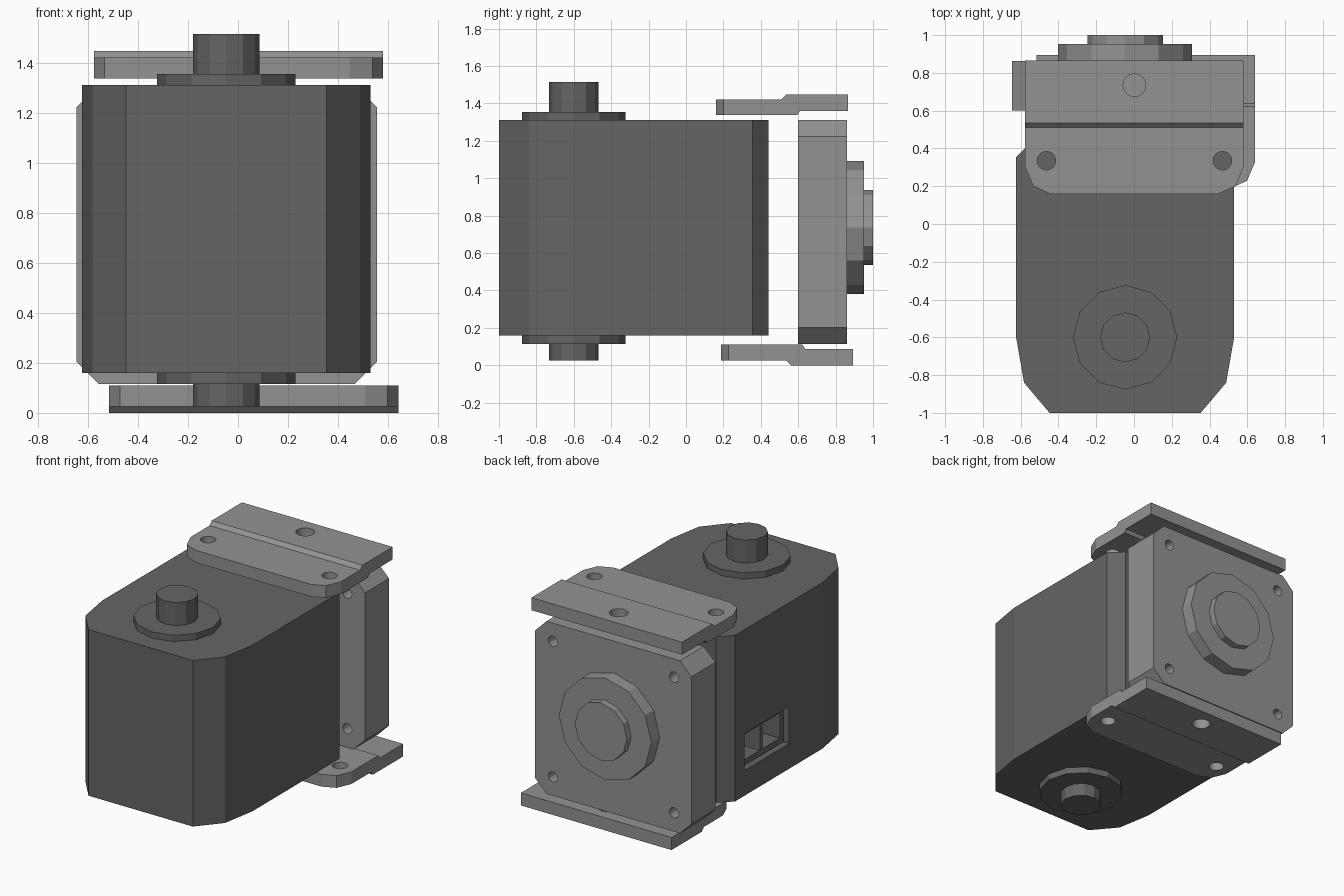
import bpy, bmesh, math

cube = bpy.data.objects.get("Cube")
if cube:
    bpy.data.objects.remove(cube, do_unlink=True)


def material(name, value):
    m = bpy.data.materials.new(name)
    m.use_nodes = True
    color = (value, value, value, 1)
    m.diffuse_color = color
    m.node_tree.nodes["Principled BSDF"].inputs["Base Color"].default_value = color
    return m


DARK = material("dark grey", 0.13)
LIGHT = material("light grey", 0.29)


def prism(name, points, axis, low, high, mat):
    """Extrude a closed 2D outline along an axis."""
    place = {"x": lambda a, b, t: (t, a, b),
             "y": lambda a, b, t: (a, t, b),
             "z": lambda a, b, t: (a, b, t)}[axis]
    bm = bmesh.new()
    rings = [[bm.verts.new(place(a, b, t)) for a, b in points] for t in (low, high)]
    for ring in rings:
        bm.faces.new(ring)
    n = len(points)
    for i in range(n):
        j = (i + 1) % n
        bm.faces.new((rings[0][i], rings[0][j], rings[1][j], rings[1][i]))
    bmesh.ops.recalc_face_normals(bm, faces=bm.faces)
    mesh = bpy.data.meshes.new(name)
    bm.to_mesh(mesh)
    bm.free()
    mesh.materials.append(mat)
    ob = bpy.data.objects.new(name, mesh)
    bpy.context.collection.objects.link(ob)
    return ob


def disc(name, a, b, radius, axis, low, high, mat, sides=12):
    step = 2 * math.pi / sides
    ring = [(a + radius * math.cos(i * step), b + radius * math.sin(i * step))
            for i in range(sides)]
    return prism(name, ring, axis, low, high, mat)


def rect(a0, a1, b0, b1):
    return [(a0, b0), (a1, b0), (a1, b1), (a0, b1)]


def combine(ob, tool, operation="DIFFERENCE"):
    """Apply a boolean and discard the tool."""
    tool.hide_render = True
    mod = ob.modifiers.new("cut", "BOOLEAN")
    mod.operation, mod.object, mod.solver = operation, tool, "EXACT"
    bpy.context.view_layer.objects.active = ob
    bpy.ops.object.modifier_apply(modifier=mod.name)
    bpy.data.objects.remove(tool, do_unlink=True)


CX = -0.047  # centre line of the body

# Housing with tapered front and chamfered rear edges
half = [(0.4, -1), (0.535, -0.84), (0.577, -0.6), (0.577, 0.355), (0.49, 0.44)]
outline = [(CX + x, y) for x, y in half] + [(CX - x, y) for x, y in reversed(half)]
housing = prism("housing", outline, "z", 0.16, 1.312, DARK)

# Connector recess with two deeper sockets on the side
combine(housing, prism("recess", rect(-0.24, 0.25, 0.335, 0.59), "x", -0.7, -0.58, DARK))
for y in (-0.2, 0.02):
    combine(housing, prism("socket", rect(y, y + 0.19, 0.375, 0.55), "x", -0.7, -0.42, DARK))

# Output collars and shafts, above and below
for side, collar, shaft in (("upper", (1.312, 1.355), (1.355, 1.515)),
                            ("lower", (0.115, 0.16), (0.025, 0.115))):
    disc(side + "_collar", CX, -0.6, 0.276, "z", *collar, DARK)
    disc(side + "_shaft", CX, -0.6, 0.132, "z", *shaft, DARK)

# Rear mounting plate with chamfered corners and screw holes
X0, X1, Z0, Z1, C = -0.645, 0.555, 0.115, 1.312, 0.088
plate = prism("mounting_plate",
              [(X0 + C, Z0), (X1 - C, Z0), (X1, Z0 + C), (X1, Z1 - C),
               (X1 - C, Z1), (X0 + C, Z1), (X0, Z1 - C), (X0, Z0 + C)],
              "y", 0.6, 0.862, LIGHT)
for sx in (-1, 1):
    for sz in (-1, 1):
        combine(plate, disc("screw_hole", CX + 0.465 * sx, 0.715 + 0.47 * sz, 0.036,
                            "y", 0.5, 1, LIGHT))

# Rear hub
disc("hub", CX, 0.737, 0.355, "y", 0.862, 0.953, LIGHT)
disc("hub_cap", CX, 0.737, 0.2, "y", 0.953, 1, LIGHT)


# Stepped brackets with rounded front corners and three holes
def bracket(name, cx, dy, flip):
    side = [(0.16, 1.337), (0.595, 1.337), (0.61, 1.36), (0.866, 1.36),
            (0.866, 1.447), (0.535, 1.447), (0.51, 1.422), (0.16, 1.422)]
    ob = prism(name, [(y + dy, 1.447 - z if flip else z) for y, z in side],
               "x", cx - 0.7, cx + 0.7, LIGHT)
    half = [(0.445, 0.16), (0.535, 0.2), (0.578, 0.3), (0.578, 0.9)]
    plan = [(cx + x, y + dy) for x, y in half]
    plan += [(cx - x, y + dy) for x, y in reversed(half)]
    combine(ob, prism("plan", plan, "z", -1, 2, LIGHT), "INTERSECT")
    for x, y, r in ((-0.466, 0.335, 0.049), (0.466, 0.335, 0.049), (0, 0.735, 0.06)):
        combine(ob, disc("bolt_hole", cx + x, y + dy, r, "z", -1, 2, LIGHT, 20))


bracket("upper_bracket", 0.002, 0, False)
bracket("lower_bracket", 0.063, 0.028, True)
